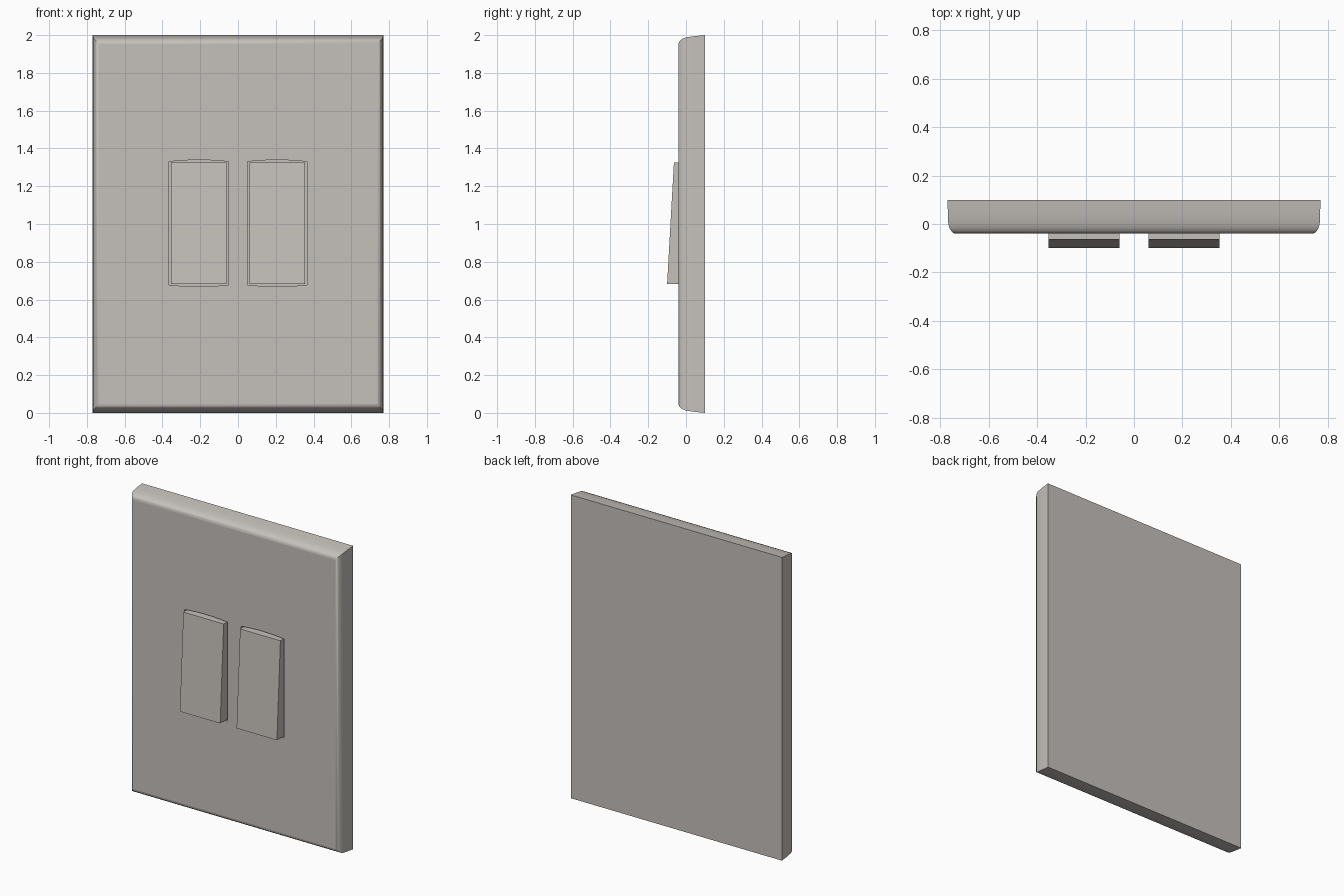
import bpy, bmesh, math

if "Cube" in bpy.data.objects:
    bpy.data.objects.remove(bpy.data.objects["Cube"])

grey = bpy.data.materials.new("warm_grey_plastic")
grey.diffuse_color = (0.56, 0.53, 0.50, 1)
grey.use_nodes = True
grey.node_tree.nodes["Principled BSDF"].inputs["Base Color"].default_value = grey.diffuse_color


def loft(name, rings):
    """Skin a list of equal-length point loops and cap both ends."""
    bm = bmesh.new()
    loops = [[bm.verts.new(p) for p in ring] for ring in rings]
    n = len(loops[0])
    for a, b in zip(loops, loops[1:]):
        for i in range(n):
            j = (i + 1) % n
            bm.faces.new((a[i], a[j], b[j], b[i]))
    bm.faces.new(loops[0])
    bm.faces.new(loops[-1])
    bmesh.ops.recalc_face_normals(bm, faces=bm.faces)
    mesh = bpy.data.meshes.new(name)
    bm.to_mesh(mesh)
    bm.free()
    mesh.materials.append(grey)
    ob = bpy.data.objects.new(name, mesh)
    bpy.context.collection.objects.link(ob)
    return ob


def activate(ob):
    bpy.ops.object.select_all(action='DESELECT')
    ob.select_set(True)
    bpy.context.view_layer.objects.active = ob


# Wall plate: y, half width and half height from the back to the rounded front
profile = [(0.10, 0.77, 1.0), (0.05, 0.769, 0.995), (0.0, 0.767, 0.988),
           (-0.018, 0.762, 0.981), (-0.03, 0.754, 0.972),
           (-0.037, 0.747, 0.963), (-0.04, 0.738, 0.953)]
plate = loft("wall_plate", [[(-w, y, 1 - h), (w, y, 1 - h), (w, y, 1 + h), (-w, y, 1 + h)]
                            for y, w, h in profile])
activate(plate)
bpy.ops.object.shade_smooth_by_angle(angle=math.radians(40))
for f in plate.data.polygons:
    if abs(f.normal.y) > 0.99:
        f.use_smooth = False

for side, label in ((-1, "left"), (1, "right")):
    cx = side * 0.207

    # Recess with slightly bowed top and bottom edges
    outline = []
    for s in (1, -1):
        for i in range(9):
            t = s * (1 - i / 4)
            outline.append((cx + 0.157 * t, 1.004 + s * (0.326 + 0.009 * (1 - t * t))))
    cutter = loft("recess_cutter", [[(x, y, z) for x, z in outline] for y in (-0.08, 0.02)])
    cutter.hide_render = True
    activate(plate)
    cut = plate.modifiers.new("recess", 'BOOLEAN')
    cut.operation = 'DIFFERENCE'
    cut.solver = 'EXACT'
    cut.object = cutter
    bpy.ops.object.modifier_apply(modifier=cut.name)
    bpy.data.objects.remove(cutter, do_unlink=True)

    # Tilted rocker, thicker at its lower edge
    wedge = [(0.03, 0.683), (-0.10, 0.683), (-0.064, 1.325), (0.03, 1.325)]
    loft(label + "_rocker", [[(x, y, z) for y, z in wedge]
                             for x in (cx - 0.147, cx + 0.147)])
